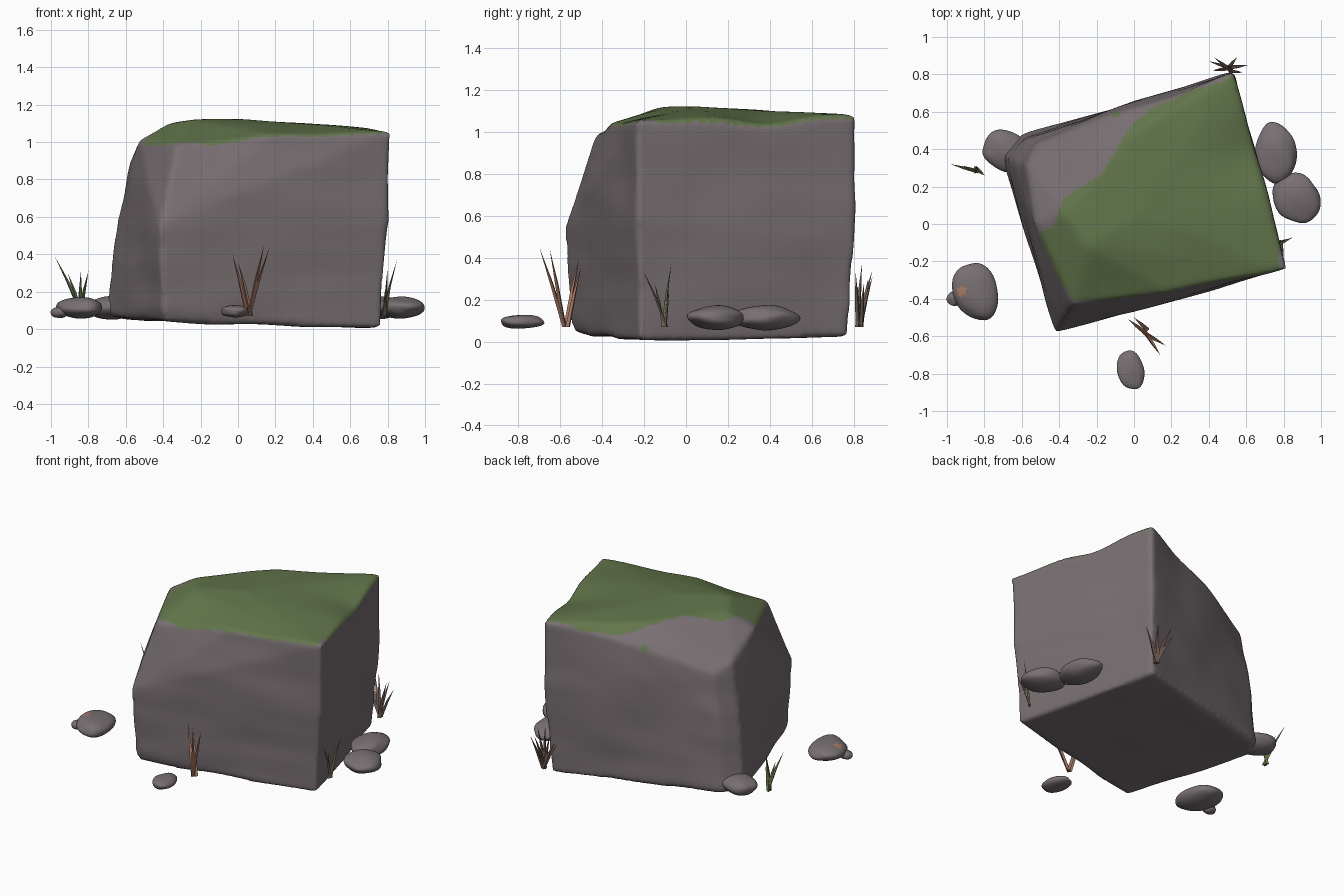
import bpy, bmesh, math, random
from mathutils import Vector, noise

if "Cube" in bpy.data.objects:
    bpy.data.objects.remove(bpy.data.objects["Cube"])

random.seed(4)


def material(name, rgb):
    m = bpy.data.materials.new(name)
    m.diffuse_color = (*rgb, 1)
    m.use_nodes = True
    m.node_tree.nodes["Principled BSDF"].inputs["Base Color"].default_value = m.diffuse_color
    return m


STONE = material("grey_stone", (0.188, 0.159, 0.166))
MOSS = material("moss_green", (0.122, 0.178, 0.07))
DRY = material("dry_brown", (0.40, 0.195, 0.135))
GRASS = material("grass_green", (0.165, 0.215, 0.09))
DARK = material("withered_brown", (0.18, 0.115, 0.095))


def add_object(name, bm, mats):
    me = bpy.data.meshes.new(name)
    bm.to_mesh(me)
    bm.free()
    ob = bpy.data.objects.new(name, me)
    bpy.context.collection.objects.link(ob)
    for m in mats:
        me.materials.append(m)
    return ob


# Boulder: hull of a leaning block with a sloped back-left shoulder
corners = [
    (-0.71, 0.36, 0.07), (-0.60, 0.47, 0.06), (0.50, 0.78, 0.02), (0.77, -0.23, 0.0),   # base
    (-0.39, -0.53, 0.04), (-0.41, -0.56, 0.12),
    (-0.65, 0.34, 0.55), (-0.57, 0.46, 0.55), (-0.42, -0.58, 0.55), (0.53, 0.81, 0.5),  # middle
    (0.80, -0.23, 0.5),
    (-0.58, 0.31, 0.90), (-0.52, 0.43, 0.85), (-0.08, 0.60, 0.98), (-0.53, 0.0, 1.01),  # shoulder
    (-0.33, -0.435, 0.985), (0.2, -0.365, 1.045), (0.82, -0.24, 1.06), (0.53, 0.81, 1.08),  # top rim
    (-0.37, 0.06, 1.10), (-0.02, 0.48, 1.10), (-0.25, -0.12, 1.115), (0.02, 0.05, 1.128),  # crown
]
bm = bmesh.new()
for c in corners:
    bm.verts.new(c)
bmesh.ops.convex_hull(bm, input=bm.verts)
loose = [v for v in bm.verts if not v.link_faces]
bmesh.ops.delete(bm, geom=loose, context='VERTS')
bmesh.ops.recalc_face_normals(bm, faces=bm.faces)
boulder = add_object("boulder", bm, [])
remesh = boulder.modifiers.new("remesh", 'REMESH')
remesh.mode = 'VOXEL'
remesh.voxel_size = 0.016
smooth = boulder.modifiers.new("smooth", 'SMOOTH')
smooth.factor = 0.5
smooth.iterations = 14
graph = bpy.context.evaluated_depsgraph_get()
solid = bpy.data.meshes.new_from_object(boulder.evaluated_get(graph))
boulder.modifiers.clear()
boulder.data = solid
solid.materials.clear()
solid.materials.append(STONE)
solid.materials.append(MOSS)

# Weathered surface, with a worn dip in the right top rim
bm = bmesh.new()
bm.from_mesh(solid)
bm.normal_update()
moves = []
for v in bm.verts:
    broad = noise.noise(v.co * 2.6 + Vector((3, 1, 7)))
    strata = noise.noise(Vector((v.co.x * 2, v.co.y * 2, v.co.z * 7)))
    side = 1 - abs(v.normal.z)
    d = v.normal * (0.016 * broad + 0.005 * strata * side)
    dip = math.exp(-(v.co - Vector((0.66, 0.38, 1.06))).length_squared / 0.035)
    moves.append(d - Vector((0, 0, 0.035 * dip)))
for v, d in zip(bm.verts, moves):
    v.co += d
    v.co.z = max(v.co.z, 0.0)
bm.normal_update()

# Moss on the upward faces, ending along a ragged line across the top
back_edge = [(-0.54, -0.08), (-0.43, 0.0), (-0.38, 0.13), (-0.17, 0.27),
             (-0.03, 0.5), (0.08, 0.61), (0.3, 0.71), (0.6, 0.82)]
front_edge = [(-0.54, -0.06), (-0.42, -0.28), (-0.31, -0.41), (-0.1, -0.40), (0.2, -0.36), (0.9, -0.22)]


def follow(edge, x, outside):
    for (x0, y0), (x1, y1) in zip(edge, edge[1:]):
        if x0 <= x <= x1:
            return y0 + (y1 - y0) * (x - x0) / (x1 - x0)
    return outside


for f in bm.faces:
    f.smooth = True
    c = f.calc_center_median()
    ragged = 0.02 * noise.noise(c * 9)
    bare_tip = c.x > 0.77 and c.y < -0.14
    inside = follow(front_edge, c.x, 9) - ragged < c.y < follow(back_edge, c.x, 9) + ragged
    top = f.normal.z > 0.42 and c.z > 0.9 and inside and not bare_tip
    speck = (c - Vector((-0.09, 0.58, 0.97))).length < 0.025
    f.material_index = 1 if top or speck else 0
bm.to_mesh(solid)
bm.free()


# Pebbles: flattened, slightly lumpy stones
def pebble(name, loc, radii, turn, stain=None):
    bm = bmesh.new()
    bmesh.ops.create_icosphere(bm, subdivisions=4, radius=1)
    for v in bm.verts:
        p = v.co * (1 + 0.14 * noise.noise(v.co * 1.1 + Vector(loc) * 9))
        p = Vector((p.x * radii[0], p.y * radii[1], p.z * radii[2]))
        ca, sa = math.cos(turn), math.sin(turn)
        v.co = Vector((p.x * ca - p.y * sa, p.x * sa + p.y * ca, p.z)) + Vector(loc)
    for f in bm.faces:
        f.smooth = True
        c = f.calc_center_median()
        if stain and c.z > loc[2] and (c.xy - Vector(stain)).length < 0.026:
            f.material_index = 1
    return add_object(name, bm, [STONE, DRY])


pebble("pebble_right_back", (0.76, 0.375, 0.115), (0.108, 0.165, 0.058), 0.1)
pebble("pebble_right_front", (0.868, 0.14, 0.115), (0.118, 0.14, 0.058), 0.6)
pebble("pebble_left_back", (-0.68, 0.39, 0.115), (0.135, 0.105, 0.06), -0.3)
pebble("pebble_left_front", (-0.845, -0.365, 0.115), (0.118, 0.155, 0.056), 0.35, (-0.92, -0.36))
pebble("pebble_left_chip", (-0.955, -0.40, 0.09), (0.045, 0.04, 0.03), 0.0)
pebble("pebble_front", (-0.018, -0.785, 0.095), (0.073, 0.105, 0.033), 0.25)


# Grass tufts: tapering three-sided blades that bend outward
def tuft(name, base, tips, mats, width=0.013):
    bm = bmesh.new()
    base = Vector(base)
    for n, t in enumerate(tips):
        tip = Vector(t)
        root = base + Vector((random.uniform(-.012, .012), random.uniform(-.012, .012), 0))
        bend = root.lerp(tip, 0.5) + Vector((0, 0, 0.015))
        rings = []
        for centre, r in ((root, width), (bend, width * 0.75)):
            rings.append([bm.verts.new(centre + Vector((r * math.cos(a), r * math.sin(a), 0)))
                          for a in (0.3, 2.4, 4.5)])
        end = bm.verts.new(tip)
        blade = [bm.faces.new(rings[0][::-1])]
        for i in range(3):
            j = (i + 1) % 3
            blade.append(bm.faces.new((rings[0][i], rings[0][j], rings[1][j], rings[1][i])))
            blade.append(bm.faces.new((rings[1][i], rings[1][j], end)))
        for f in blade:
            f.material_index = n % len(mats)
    add_object(name, bm, mats)


tuft("tuft_front", (0.06, -0.57, 0.07),
     [(0.17, -0.65, 0.44), (0.14, -0.70, 0.45), (-0.03, -0.51, 0.40),
      (0.0, -0.50, 0.36)], [DRY])
tuft("tuft_left", (-0.84, 0.29, 0.07),
     [(-0.98, 0.32, 0.39), (-0.91, 0.31, 0.30), (-0.84, 0.31, 0.31),
      (-0.80, 0.26, 0.31)], [GRASS])
tuft("tuft_back", (0.51, 0.83, 0.07),
     [(0.40, 0.87, 0.30), (0.43, 0.89, 0.34), (0.55, 0.89, 0.31), (0.61, 0.85, 0.28),
      (0.50, 0.84, 0.37), (0.42, 0.82, 0.26), (0.58, 0.81, 0.33)], [DARK])
tuft("tuft_right", (0.775, -0.10, 0.07),
     [(0.85, -0.07, 0.37), (0.80, -0.20, 0.33), (0.80, -0.15, 0.28),
      (0.82, -0.08, 0.25)], [GRASS, DARK], 0.009)
